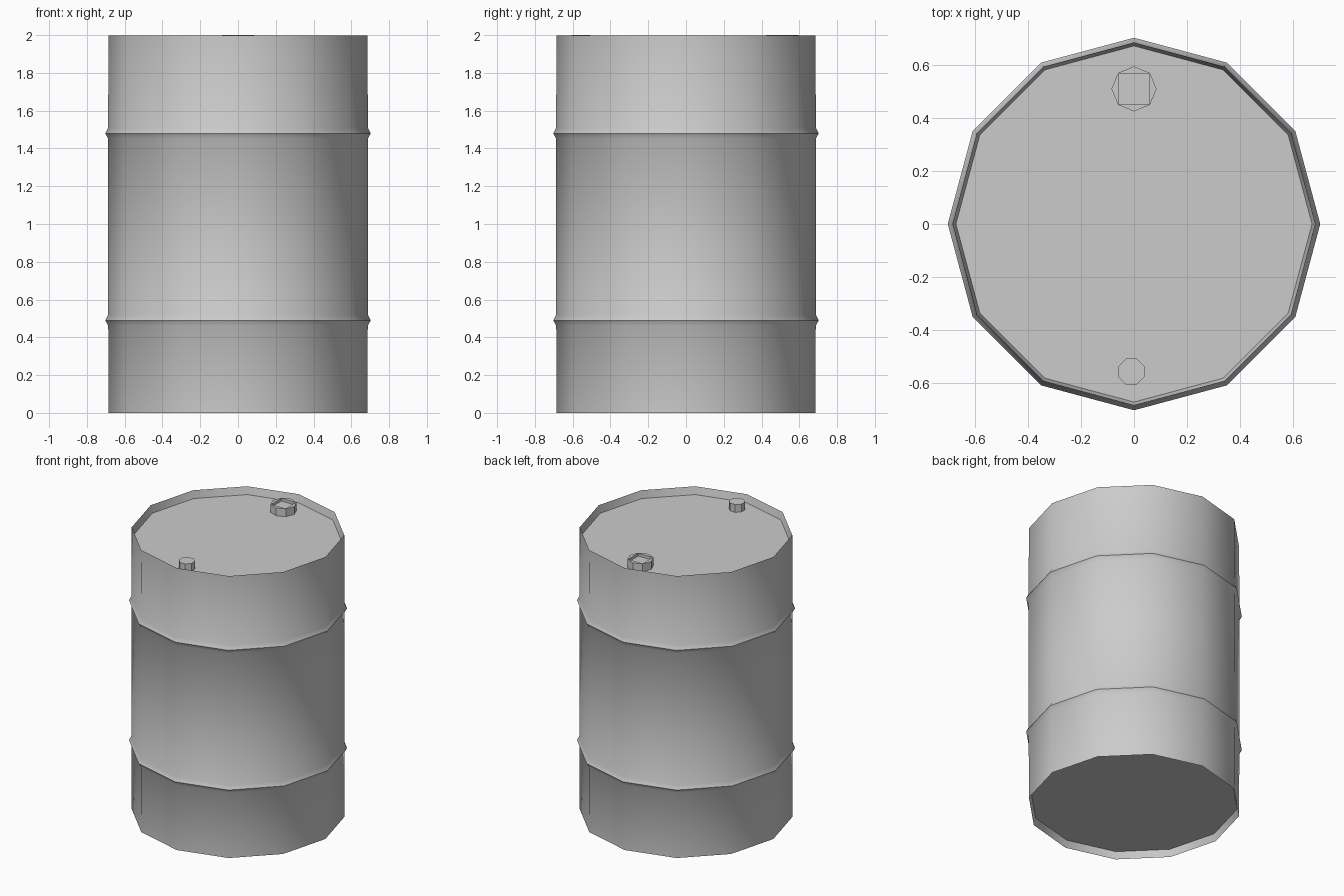
import bpy, bmesh
from math import cos, sin, pi, radians

if "Cube" in bpy.data.objects:
    bpy.data.objects.remove(bpy.data.objects["Cube"])

def lathe(name, profile, sides, centre=(0, 0), turn=0.0, angle=40):
    """Spin an (r, z) profile and cap both ends."""
    bm = bmesh.new()
    rings = [[bm.verts.new((centre[0] + r * cos(turn + 2 * pi * i / sides),
                            centre[1] + r * sin(turn + 2 * pi * i / sides), z))
              for i in range(sides)] for r, z in profile]
    for a, b in zip(rings, rings[1:]):
        for i in range(sides):
            j = (i + 1) % sides
            bm.faces.new((a[i], a[j], b[j], b[i]))
    bm.faces.new(rings[0][::-1])
    bm.faces.new(rings[-1])
    bmesh.ops.recalc_face_normals(bm, faces=bm.faces[:])
    me = bpy.data.meshes.new(name)
    bm.to_mesh(me)
    bm.free()
    ob = bpy.data.objects.new(name, me)
    bpy.context.collection.objects.link(ob)
    bpy.ops.object.select_all(action='DESELECT')
    ob.select_set(True)
    bpy.context.view_layer.objects.active = ob
    bpy.ops.object.shade_smooth_by_angle(angle=radians(angle))
    return ob

def rib(z):
    return [(0.687, z - 0.028), (0.703, z), (0.688, z + 0.028)]

# Drum shell: recessed base, two rolling ribs, thin rim, recessed lid
lathe("drum_body",
      [(0.672, 0.05), (0.685, 0.0)] + rib(0.49) + rib(1.48) +
      [(0.685, 1.998), (0.672, 1.945)], 12)

# Large filler bung with a square socket
bung = lathe("large_bung", [(0.085, 1.94), (0.085, 2.0)], 8, (0, 0.51), angle=30)
socket = lathe("socket_cutter", [(0.08, 1.98), (0.08, 2.05)], 4, (0, 0.51), pi / 4)
socket.hide_render = True
socket.hide_set(True)
cut = bung.modifiers.new("socket", 'BOOLEAN')
cut.object = socket
cut.operation = 'DIFFERENCE'
cut.solver = 'EXACT'

# Small vent bung
lathe("small_bung", [(0.053, 1.94), (0.053, 2.0)], 8, (-0.01, -0.557), pi / 8, 30)
